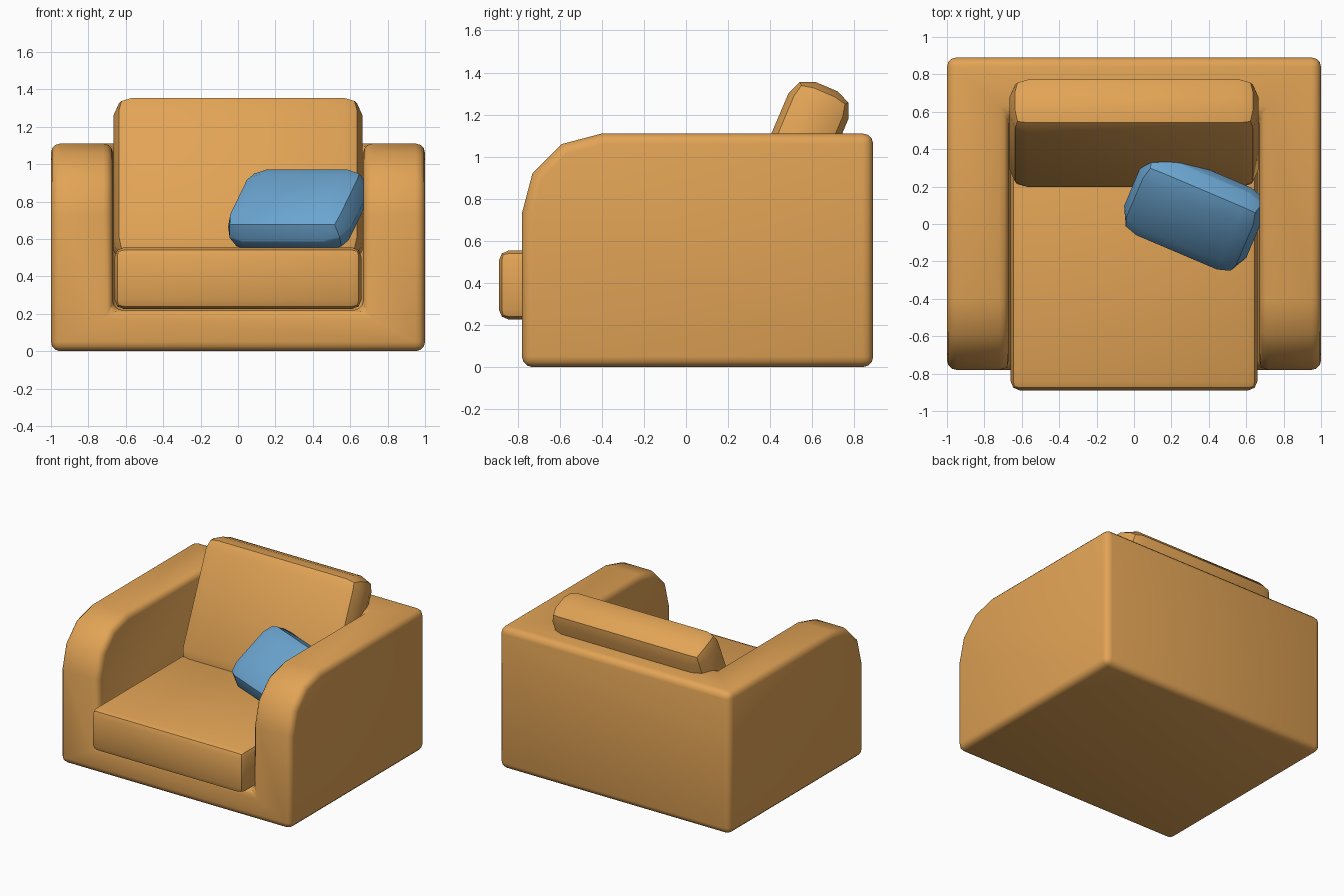
import bpy
import bmesh
from math import radians

cube = bpy.data.objects.get("Cube")
if cube:
    bpy.data.objects.remove(cube, do_unlink=True)


def material(name, color):
    mat = bpy.data.materials.new(name)
    mat.use_nodes = True
    mat.diffuse_color = color
    mat.node_tree.nodes["Principled BSDF"].inputs["Base Color"].default_value = color
    return mat


def add_object(name, bm, mat=None):
    bmesh.ops.recalc_face_normals(bm, faces=bm.faces)
    mesh = bpy.data.meshes.new(name)
    bm.to_mesh(mesh)
    bm.free()
    obj = bpy.data.objects.new(name, mesh)
    bpy.context.collection.objects.link(obj)
    if mat:
        mesh.materials.append(mat)
    return obj


def box(name, size, location, mat=None):
    bm = bmesh.new()
    bmesh.ops.create_cube(bm, size=1)
    bmesh.ops.scale(bm, vec=size, verts=bm.verts)
    obj = add_object(name, bm, mat)
    obj.location = location
    return obj


def soften(obj, width, segments):
    """Round the hard edges, then shade smooth across the shallow ones."""
    bevel = obj.modifiers.new("Rounded edges", "BEVEL")
    bevel.width = width
    bevel.segments = segments
    bevel.limit_method = "ANGLE"
    bevel.angle_limit = radians(40)
    bpy.ops.object.select_all(action="DESELECT")
    obj.select_set(True)
    bpy.context.view_layer.objects.active = obj
    bpy.ops.object.modifier_apply(modifier=bevel.name)
    bpy.ops.object.shade_smooth_by_angle(angle=radians(35))


def cushion(name, size, location, rotation, width, mat):
    obj = box(name, size, location, mat)
    obj.rotation_euler = [radians(a) for a in rotation]
    soften(obj, width, 2)
    return obj


orange = material("orange fabric", (0.76, 0.37, 0.092, 1))
blue = material("blue fabric", (0.147, 0.376, 0.631, 1))

# Frame: side profile extruded across the full width
profile = [(-0.78, 0), (-0.78, 0.73), (-0.73, 0.92), (-0.59, 1.06),
           (-0.40, 1.11), (0.89, 1.11), (0.89, 0)]
bm = bmesh.new()
side = bm.faces.new([bm.verts.new((-1, y, z)) for y, z in profile])
extruded = bmesh.ops.extrude_face_region(bm, geom=[side])["geom"]
bmesh.ops.translate(bm, vec=(2, 0, 0),
                    verts=[v for v in extruded if isinstance(v, bmesh.types.BMVert)])
frame = add_object("armchair_frame", bm, orange)

# Seat well cut between the arms and the back
well = box("seat_well_cutter", (1.34, 2, 2), (0, -0.42, 1.22))
well.hide_render = True
cut = frame.modifiers.new("Seat well", "BOOLEAN")
cut.operation = "DIFFERENCE"
cut.solver = "EXACT"
cut.object = well
bpy.context.view_layer.objects.active = frame
bpy.ops.object.modifier_apply(modifier=cut.name)
bpy.data.objects.remove(well, do_unlink=True)
soften(frame, 0.05, 3)

# Cushions
cushion("seat_cushion", (1.32, 1.47, 0.33), (0, -0.155, 0.39), (0, 0, 0), 0.05, orange)
cushion("back_cushion", (1.33, 0.31, 0.94), (0, 0.485, 0.90), (-23, 0, 0), 0.10, orange)

# Loose pillow resting in the corner
cushion("throw_pillow", (0.71, 0.25, 0.535), (0.32, 0.067, 0.755), (-51, 0, -23), 0.12, blue)
